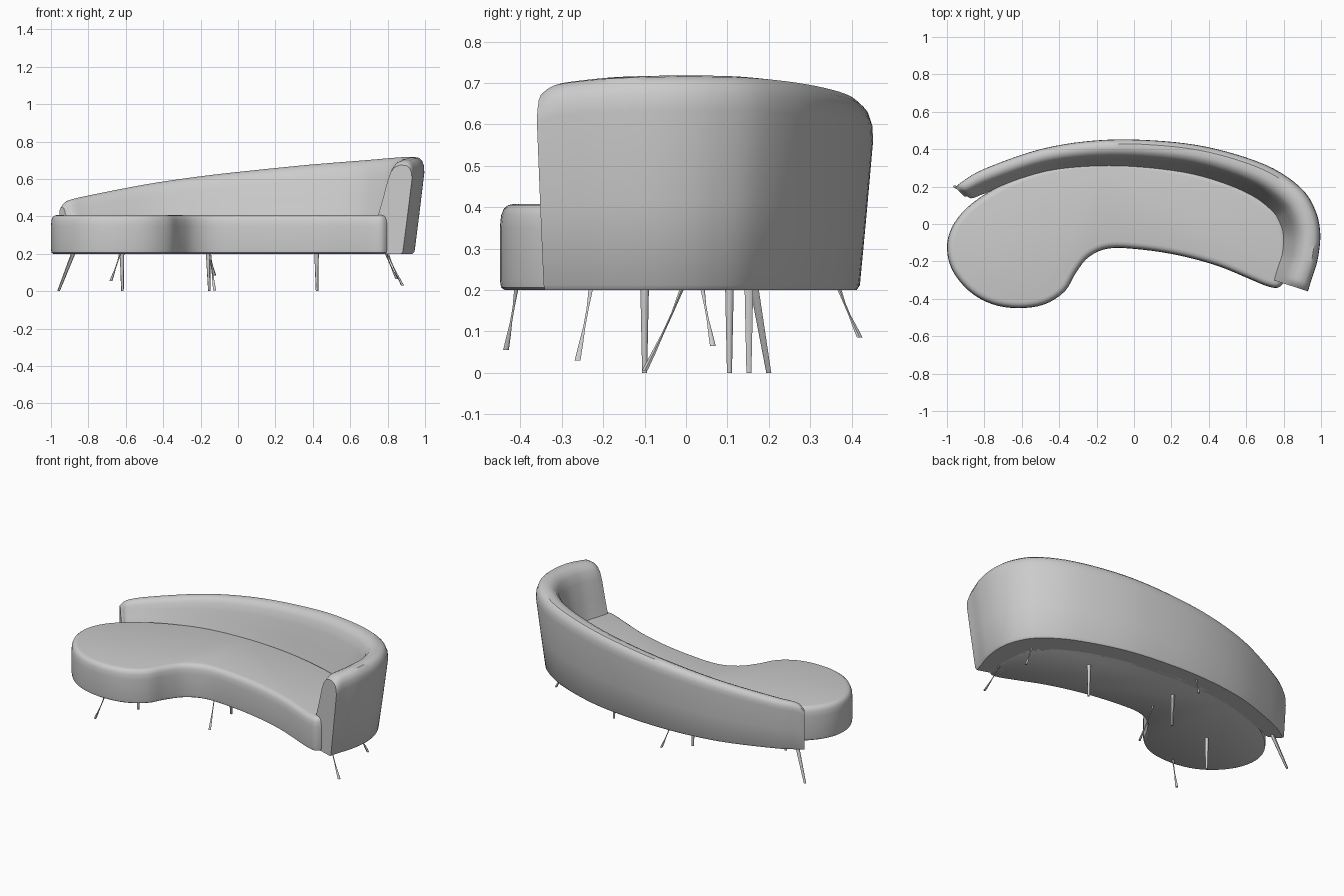
import bpy, bmesh, math
from mathutils import Vector

if "Cube" in bpy.data.objects:
    bpy.data.objects.remove(bpy.data.objects["Cube"])


def spline(pts, steps, closed=False):
    """Catmull-Rom through points of any dimension."""
    p = [Vector(q) for q in pts]
    n = len(p)
    get = (lambda i: p[i % n]) if closed else (lambda i: p[max(0, min(n - 1, i))])
    out = []
    for i in range(n if closed else n - 1):
        a, b, c, d = (get(i + k) for k in (-1, 0, 1, 2))
        for s in range(steps):
            t = s / steps
            out.append(0.5 * (2 * b + (c - a) * t + (2 * a - 5 * b + 4 * c - d) * t * t
                              + (3 * b - a - 3 * c + d) * t ** 3))
    if not closed:
        out.append(p[-1])
    return out


def loft(name, rings, angle=35):
    """Skin a list of closed rings, cap both ends and shade smooth."""
    bm = bmesh.new()
    vr = [[bm.verts.new(c) for c in r] for r in rings]
    n = len(vr[0])
    for a, b in zip(vr, vr[1:]):
        for i in range(n):
            j = (i + 1) % n
            bm.faces.new((a[i], a[j], b[j], b[i]))
    bm.faces.new(vr[0])
    bm.faces.new(vr[-1])
    bmesh.ops.recalc_face_normals(bm, faces=bm.faces)
    me = bpy.data.meshes.new(name)
    bm.to_mesh(me)
    bm.free()
    ob = bpy.data.objects.new(name, me)
    bpy.context.collection.objects.link(ob)
    bpy.ops.object.select_all(action='DESELECT')
    ob.select_set(True)
    bpy.context.view_layer.objects.active = ob
    bpy.ops.object.shade_smooth_by_angle(angle=math.radians(angle))


# Seat: kidney-shaped slab (counter-clockwise outline) with softly rounded rims
outline = [(-1.0, -0.13), (-0.97, -0.25), (-0.88, -0.36), (-0.76, -0.428), (-0.62, -0.45),
           (-0.48, -0.43), (-0.37, -0.36), (-0.31, -0.26), (-0.24, -0.175), (-0.13, -0.13),
           (0.05, -0.138), (0.25, -0.17), (0.45, -0.225), (0.62, -0.295), (0.72, -0.335),
           (0.78, -0.335), (0.82, -0.26), (0.82, -0.1), (0.8, 0.02), (0.72, 0.11), (0.52, 0.22),
           (0.22, 0.3), (-0.1, 0.335), (-0.4, 0.315), (-0.62, 0.25), (-0.78, 0.17),
           (-0.9, 0.08), (-0.975, -0.02)]
flat = spline(outline, 4, True)
normals = []
for i in range(len(flat)):
    t = (flat[(i + 1) % len(flat)] - flat[i - 1]).normalized()
    normals.append(Vector((-t.y, t.x)))
seat_profile = [(0.012, 0.2), (0.003, 0.206), (0.0, 0.225), (0.0, 0.35), (0.003, 0.38),
                (0.01, 0.397), (0.02, 0.405), (0.035, 0.408)]
loft("seat", [[(*(p + n * off), z) for p, n in zip(flat, normals)] for off, z in seat_profile])

# Backrest: stations of outer edge x, y, top height, thickness
stations = [(-0.955, 0.195, 0.45, 0.07), (-0.92, 0.225, 0.487, 0.105), (-0.8, 0.295, 0.515, 0.125),
            (-0.5, 0.4, 0.572, 0.135), (-0.2, 0.447, 0.615, 0.15), (0.1, 0.447, 0.648, 0.16),
            (0.4, 0.41, 0.677, 0.17), (0.7, 0.318, 0.7, 0.19), (0.885, 0.2, 0.714, 0.21),
            (0.967, 0.08, 0.718, 0.215), (0.996, -0.05, 0.718, 0.21), (0.982, -0.19, 0.714, 0.205),
            (0.948, -0.3, 0.703, 0.205), (0.937, -0.338, 0.692, 0.205), (0.93, -0.36, 0.675, 0.205)]
path = spline(stations, 5)
rings = []
for i, s in enumerate(path):
    t = path[min(i + 1, len(path) - 1)] - path[max(i - 1, 0)]
    inward = Vector((t.y, -t.x)).normalized()
    h, w = s.z, s.w
    low = 0.36
    k = (h - 0.2) / 0.5
    lean = max(0.15, min(0.25, 0.2 + (w - 0.15) * 1.5))
    section = [(1.0, 0.2), (lean + 0.05, 0.2), (lean, 0.212), (lean / 2, 0.2 + 0.42 * (h - 0.2)),
               (0.0, h - 0.08 * k), (0.01, h - 0.045 * k), (0.06, h - 0.018 * k), (0.15, h - 0.003),
               (0.32, h), (0.47, h - 0.012 * k), (0.58, h - 0.04 * k), (0.67, h - 0.09 * k),
               (0.80, low + 0.42 * (h - low)), (0.93, low + 0.14 * (h - low)), (1.0, low)]
    rings.append([(s.x + inward.x * f * w, s.y + inward.y * f * w, z) for f, z in section])
loft("backrest", rings)


# Legs: straight tapered ones, and thin splayed ones with a thicker foot
def leg(name, pts, radii, sides=6):
    loft(name, [[(p[0] + r * math.cos(a), p[1] + r * math.sin(a), p[2])
                 for a in (2 * math.pi * k / sides for k in range(sides))]
                for p, r in zip(pts, radii)], 60)


straight = {"end_leg": ((-0.88, 0.165), (-0.96, 0.2)),
            "round_leg": ((-0.62, -0.1), (-0.618, -0.1)),
            "middle_leg": ((-0.16, 0.152), (-0.153, 0.152)),
            "centre_leg": ((0.42, 0.105), (0.423, 0.105))}
for name, (a, b) in straight.items():
    leg(name, [(*a, 0.205), (*b, 0.0)], (0.012, 0.007))

curved = {"front_round_leg": ((-0.63, -0.41), (-0.68, -0.435), 0.055),
          "front_middle_leg": ((-0.15, -0.01), (-0.125, -0.1), 0.005),
          "back_middle_leg": ((-0.15, 0.37), (-0.125, 0.42), 0.085),
          "corner_leg": ((0.79, 0.04), (0.85, 0.065), 0.065),
          "front_corner_leg": ((0.80, -0.23), (0.88, -0.262), 0.03)}
for name, (a, b, z) in curved.items():
    pts = [(a[0] + (b[0] - a[0]) * f, a[1] + (b[1] - a[1]) * f, 0.203 + (z - 0.203) * f ** 0.9)
           for f in (0, 0.25, 0.5, 0.75, 1)]
    leg(name, pts, (0.006, 0.003, 0.003, 0.006, 0.008))
